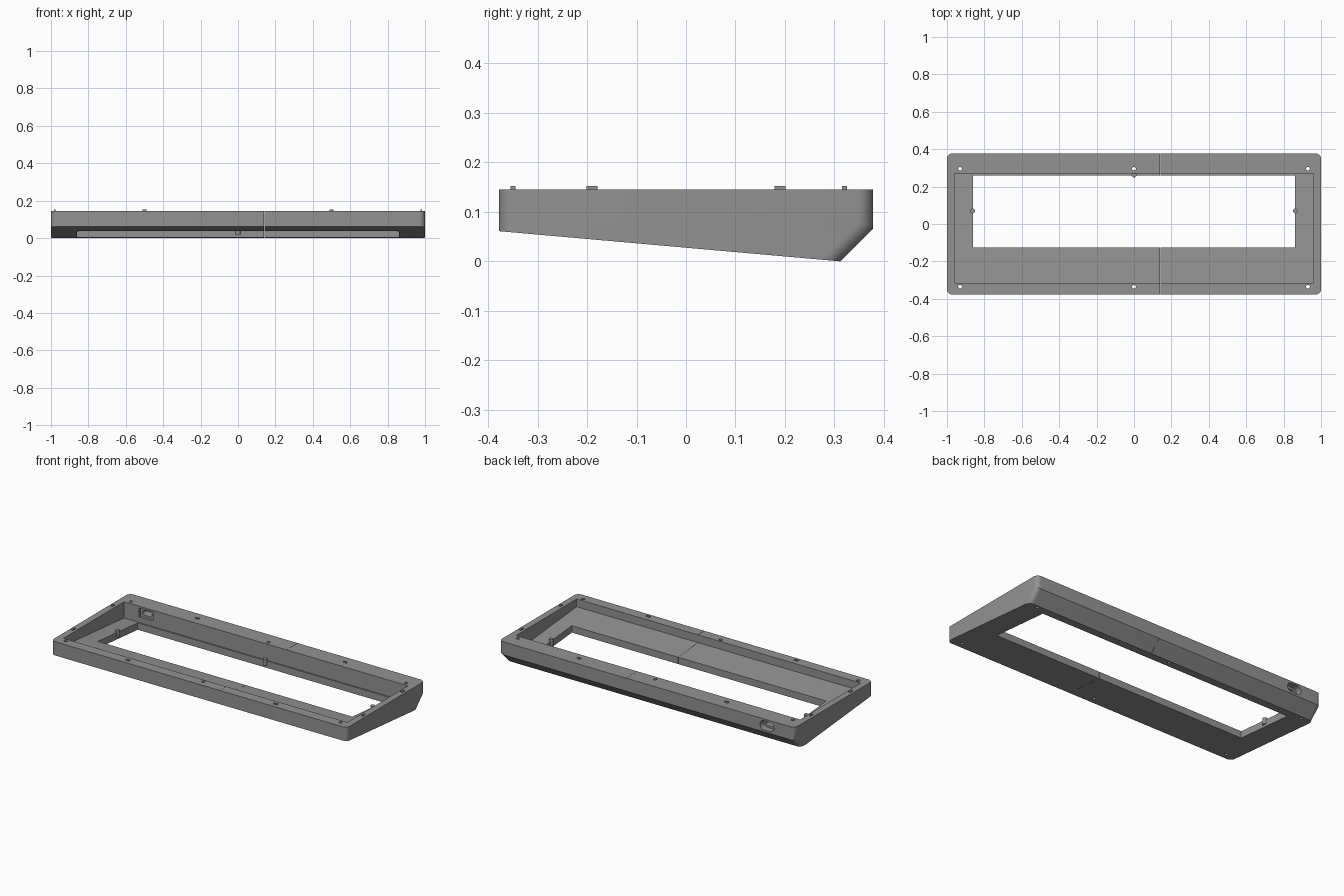
import bpy, bmesh, math
from mathutils import Matrix, Vector

if "Cube" in bpy.data.objects:
    bpy.data.objects.remove(bpy.data.objects["Cube"])

grey = bpy.data.materials.new("mid_grey")
grey.diffuse_color = (0.29, 0.29, 0.29, 1)
grey.use_nodes = True
grey.node_tree.nodes["Principled BSDF"].inputs["Base Color"].default_value = grey.diffuse_color


def add_object(name, bm):
    bmesh.ops.recalc_face_normals(bm, faces=bm.faces[:])
    mesh = bpy.data.meshes.new(name)
    bm.to_mesh(mesh)
    bm.free()
    mesh.materials.append(grey)
    obj = bpy.data.objects.new(name, mesh)
    bpy.context.collection.objects.link(obj)
    return obj


def extrude(outline, offset):
    """Solid bmesh from a closed 3D outline swept along an offset."""
    bm = bmesh.new()
    face = bm.faces.new([bm.verts.new(p) for p in outline])
    new = bmesh.ops.extrude_face_region(bm, geom=[face])["geom"]
    verts = [g for g in new if isinstance(g, bmesh.types.BMVert)]
    bmesh.ops.translate(bm, vec=Vector(offset), verts=verts)
    return bm


def side_profile(points, half_width):
    return extrude([(-half_width, y, z) for y, z in points], (2 * half_width, 0, 0))


def stadium(w, h, cx, cz, y, n=10):
    """Rounded slot outline in the xz plane."""
    r, pts = h / 2, []
    for side in (1, -1):
        for i in range(n + 1):
            a = -math.pi / 2 + math.pi * i / n
            pts.append((cx + side * (w / 2 - r + r * math.cos(a)), y,
                        cz + side * r * math.sin(a)))
    return pts


def cylinder(r, x, y, z0, z1, n=20):
    ring = [(x + r * math.cos(2 * math.pi * i / n),
             y + r * math.sin(2 * math.pi * i / n), z0) for i in range(n)]
    return extrude(ring, (0, 0, z1 - z0))


def box(x0, x1, y0, y1, z0, z1):
    return extrude([(x0, y0, z0), (x1, y0, z0), (x1, y1, z0), (x0, y1, z0)],
                   (0, 0, z1 - z0))


def cut(target, bm):
    cutter = add_object("cutter", bm)
    mod = target.modifiers.new("cut", "BOOLEAN")
    mod.operation, mod.solver, mod.object = "DIFFERENCE", "EXACT", cutter
    bpy.context.view_layer.objects.active = target
    bpy.ops.object.modifier_apply(modifier=mod.name)
    bpy.data.objects.remove(cutter)


FRONT, REAR, TOP = -0.378, 0.378, 0.145


def under(y):
    """Height of the sloping underside."""
    return 0.061 * (0.312 - y) / (0.312 - FRONT)


def floor_top(y):
    return under(y) + 0.042


# Wedge shaped shell with rounded end corners
bm = side_profile([(FRONT, under(FRONT)), (0.312, 0), (REAR, 0.066),
                   (REAR, TOP), (FRONT, TOP)], 1.0)
corners = []
for e in bm.edges:
    a, b = e.verts
    if abs(a.co.x - b.co.x) < 1e-5:
        mid = (a.co.y + b.co.y) / 2
        if mid < FRONT + 0.01 or (mid > 0.33 and abs(a.co.z - b.co.z) > 0.01):
            corners.append(e)
bmesh.ops.bevel(bm, geom=corners, offset=0.03, segments=8, profile=0.5,
                affect="EDGES")
shell = add_object("case_shell", bm)

# Deep tray with a sloping floor
cut(shell, side_profile([(-0.315, floor_top(-0.315)), (0.27, floor_top(0.27)),
                         (0.27, 0.3), (-0.315, 0.3)], 0.96))
# Large opening through the floor
cut(shell, box(-0.86, 0.86, -0.125, 0.26, -0.1, 0.3))

# Screw holes through the rim
for x in (-0.93, 0, 0.93):
    for y in (-0.335, 0.295):
        cut(shell, cylinder(0.01, x, y, -0.1, 0.3))

# Cable port: inner pocket, outer recess and through slot
cut(shell, box(-0.86, -0.765, 0.25, 0.285, 0.078, 0.134))
cut(shell, extrude(stadium(0.095, 0.056, -0.812, 0.106, 0.34), (0, 0.1, 0)))
cut(shell, extrude(stadium(0.065, 0.03, -0.812, 0.106, 0.26), (0, 0.2, 0)))

# Two halves that meet at an upright seam
for name, side in (("case_left_half", -1), ("case_right_half", 1)):
    bm = bmesh.new()
    bm.from_mesh(shell.data)
    res = bmesh.ops.bisect_plane(
        bm, geom=bm.verts[:] + bm.edges[:] + bm.faces[:], dist=1e-6,
        plane_co=(0.14 + side * 0.0005, 0, 0), plane_no=(-side, 0, 0),
        clear_outer=True)
    rim = [g for g in res["geom_cut"] if isinstance(g, bmesh.types.BMEdge)]
    bmesh.ops.holes_fill(bm, edges=rim, sides=0)
    add_object(name, bm)
bpy.data.objects.remove(shell)

# Locating pegs on the rim
for s in (-1, 1):
    for y in (-0.35, 0.32):
        add_object("rim_peg", box(s * 0.5 - 0.011, s * 0.5 + 0.011,
                                  y - 0.005, y + 0.005, TOP - 0.005, 0.152))
    for y in (-0.19, 0.19):
        add_object("side_peg", box(s * 0.98 - 0.005, s * 0.98 + 0.005,
                                   y - 0.011, y + 0.011, TOP - 0.005, 0.152))

# Small mounting posts on the edge of the opening
for x, y in ((-0.863, 0.07), (0.863, 0.07), (0, 0.262)):
    add_object("mounting_post", cylinder(0.013, x, y, under(y) + 0.015,
                                         floor_top(y) + 0.012))

# Smooth rounded corners, crisp edges
bpy.ops.object.select_all(action="DESELECT")
for obj in bpy.context.collection.objects:
    obj.select_set(True)
    bpy.context.view_layer.objects.active = obj
bpy.ops.object.shade_smooth_by_angle(angle=math.radians(30))
